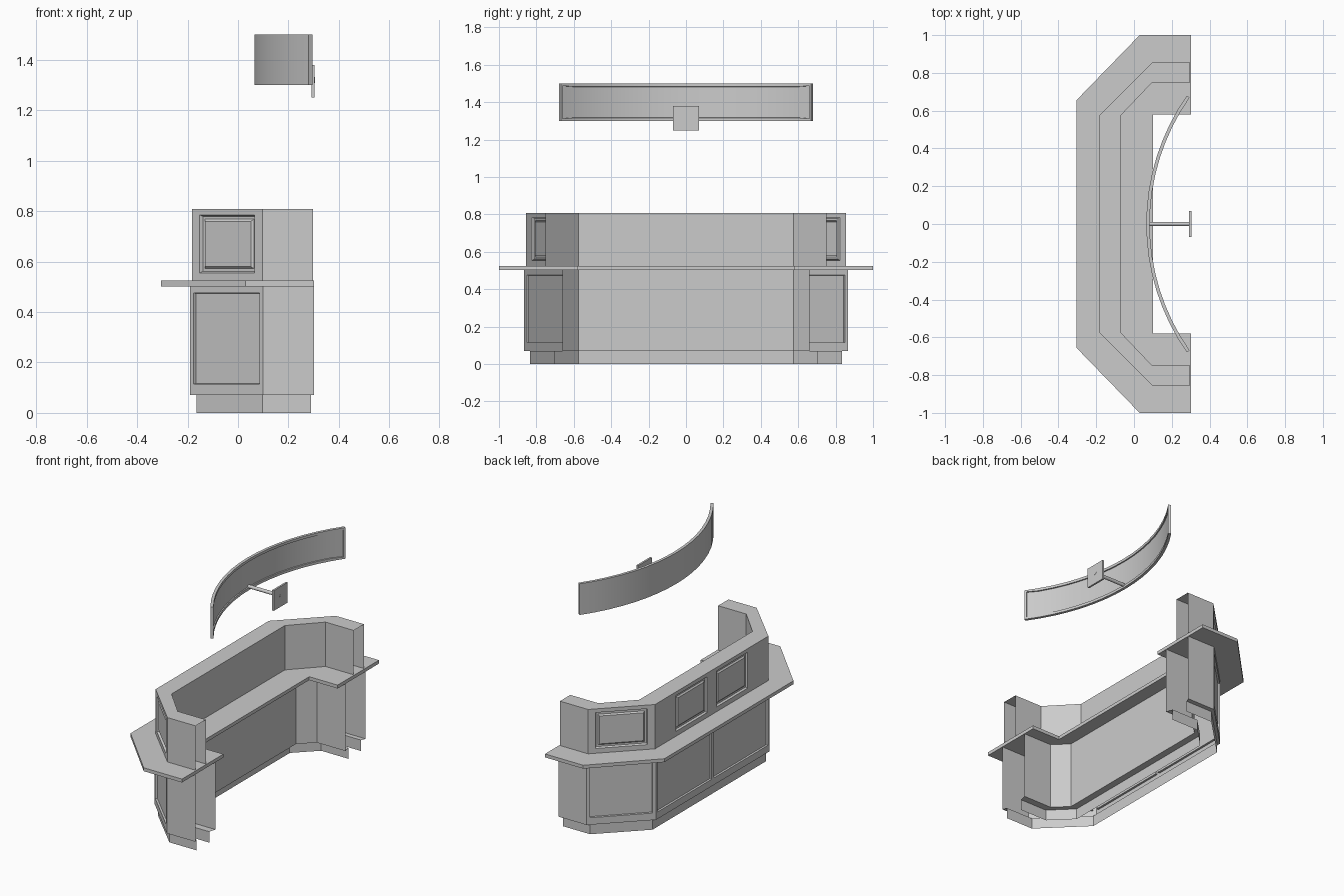
import bpy, bmesh, math
from mathutils import Vector

if "Cube" in bpy.data.objects:
    bpy.data.objects.remove(bpy.data.objects["Cube"])


def finish(bm, name, smooth=False):
    bmesh.ops.remove_doubles(bm, verts=bm.verts, dist=1e-5)
    me = bpy.data.meshes.new(name)
    bm.to_mesh(me)
    bm.free()
    ob = bpy.data.objects.new(name, me)
    bpy.context.collection.objects.link(ob)
    if smooth:
        bpy.ops.object.select_all(action='DESELECT')
        ob.select_set(True)
        bpy.context.view_layer.objects.active = ob
        bpy.ops.object.shade_smooth_by_angle(angle=math.radians(30))
    return ob


def plan(end_x, corner_x, y, x):
    """Chamfered U-shaped plan line, running from the +y end to the -y end."""
    half = [(end_x, y), (corner_x, y), (x, 0.575)]
    return half + [(a, -b) for a, b in reversed(half)]


def quad(bm, pts):
    return bm.faces.new([bm.verts.new(p) for p in pts])


def wall(bm, p, q, z0, z1, us=(), zs=(), steps=()):
    """Wall quad from p to q; us gives panel start/stop fractions, steps the panel insets."""
    p, q = Vector(p), Vector(q)
    cols = [0, *us, 1]
    rows = [z0, *zs, z1] if us else [z0, z1]
    panels = []
    for i in range(len(cols) - 1):
        a, b = p.lerp(q, cols[i]), p.lerp(q, cols[i + 1])
        for j in range(len(rows) - 1):
            lo, hi = rows[j], rows[j + 1]
            f = quad(bm, [(*a, lo), (*b, lo), (*b, hi), (*a, hi)])
            if i % 2 and j == 1:
                panels.append(f)
    for f in panels:
        f.normal_update()
        for thick, depth in steps:
            bmesh.ops.inset_individual(bm, faces=[f], thickness=thick, depth=depth)
            f.normal_update()


def walls(bm, path, z0, z1, chamfer=(), front=(), zs=(), steps=()):
    mirrored = [1 - u for u in reversed(chamfer)]
    for i, us in enumerate([(), chamfer, front, mirrored, ()]):
        wall(bm, path[i], path[i + 1], z0, z1, us, zs, steps)


def ledge(bm, a, b, z, up):
    for i in range(5):
        pts = [(*a[i], z), (*a[i + 1], z), (*b[i + 1], z), (*b[i], z)]
        quad(bm, pts if up else pts[::-1])


# Lower cabinet with recessed toe kick: open sheet at the ends and underneath
body_out, body_in = plan(0.302, 0.10, 0.865, -0.19), plan(0.302, 0.10, 0.66, 0.01)
kick_out, kick_in = plan(0.29, 0.097, 0.835, -0.165), plan(0.29, 0.097, 0.705, -0.035)
bm = bmesh.new()
walls(bm, body_out, 0.07, 0.503, (0.05, 0.95), (0.013, 0.491, 0.509, 0.987),
      (0.115, 0.475), [(0.002, -0.012)])
walls(bm, body_in[::-1], 0.07, 0.503)
walls(bm, kick_out, 0, 0.07)
walls(bm, kick_in[::-1], 0, 0.07)
ledge(bm, body_out, kick_out, 0.07, False)
ledge(bm, kick_in, body_in, 0.07, False)
finish(bm, "lower_cabinet")

# Upper riser with raised-field panels, open at the ends
up_out, up_in = plan(0.297, 0.097, 0.855, -0.183), plan(0.297, 0.097, 0.75, -0.07)
bm = bmesh.new()
walls(bm, up_out, 0.523, 0.809, (0.11, 0.89), (0.183, 0.46, 0.54, 0.817),
      (0.555, 0.785), [(0.008, -0.012), (0.016, 0), (0.012, 0.008)])
walls(bm, up_in[::-1], 0.523, 0.809)
ledge(bm, up_out, up_in, 0.809, True)
finish(bm, "upper_riser")

# Counter slab with square inner corners
half = [(0.10, 0.58), (0.302, 0.58), (0.302, 1.0), (0.03, 1.0), (-0.305, 0.655)]
outline = half + [(x, -y) for x, y in reversed(half)]
bm = bmesh.new()
face = quad(bm, [(x, y, 0.502) for x, y in outline])
ext = bmesh.ops.extrude_face_region(bm, geom=[face])
bmesh.ops.translate(bm, vec=(0, 0, 0.022),
                    verts=[v for v in ext["geom"] if isinstance(v, bmesh.types.BMVert)])
bmesh.ops.recalc_face_normals(bm, faces=bm.faces)
finish(bm, "counter_slab")

# Curved overhead board, framed recess on its concave side
CX, R_OUT, R_IN, ANG, N = 1.248, 1.183, 1.165, 0.612, 16
bm = bmesh.new()
rings = []
for i in range(N + 1):
    t = ANG * (2 * i / N - 1)
    rings.append([bm.verts.new((CX - r * math.cos(t), r * math.sin(t), z))
                  for r, z in ((R_OUT, 1.3), (R_IN, 1.3), (R_IN, 1.5), (R_OUT, 1.5))])
inner = []
for a, b in zip(rings, rings[1:]):
    for k in range(4):
        f = bm.faces.new([a[k], a[(k + 1) % 4], b[(k + 1) % 4], b[k]])
        if k == 1:
            inner.append(f)
bm.faces.new(rings[0])
bm.faces.new(rings[-1][::-1])
bmesh.ops.recalc_face_normals(bm, faces=bm.faces)
bmesh.ops.inset_region(bm, faces=inner, thickness=0.017, depth=0)
bmesh.ops.inset_region(bm, faces=inner, thickness=0.001, depth=-0.007)
finish(bm, "overhead_board", True)

# Wall bracket plate
bpy.ops.mesh.primitive_cube_add(size=1, location=(0.298, 0, 1.315))
plate = bpy.context.object
plate.name = "bracket_plate"
plate.scale = (0.012, 0.14, 0.13)

# Bracket rod
bpy.ops.mesh.primitive_cylinder_add(vertices=16, radius=0.011, depth=0.229,
                                    location=(0.1905, 0, 1.32),
                                    rotation=(0, math.pi / 2, 0))
bpy.context.object.name = "bracket_rod"
bpy.ops.object.shade_smooth_by_angle(angle=math.radians(30))
